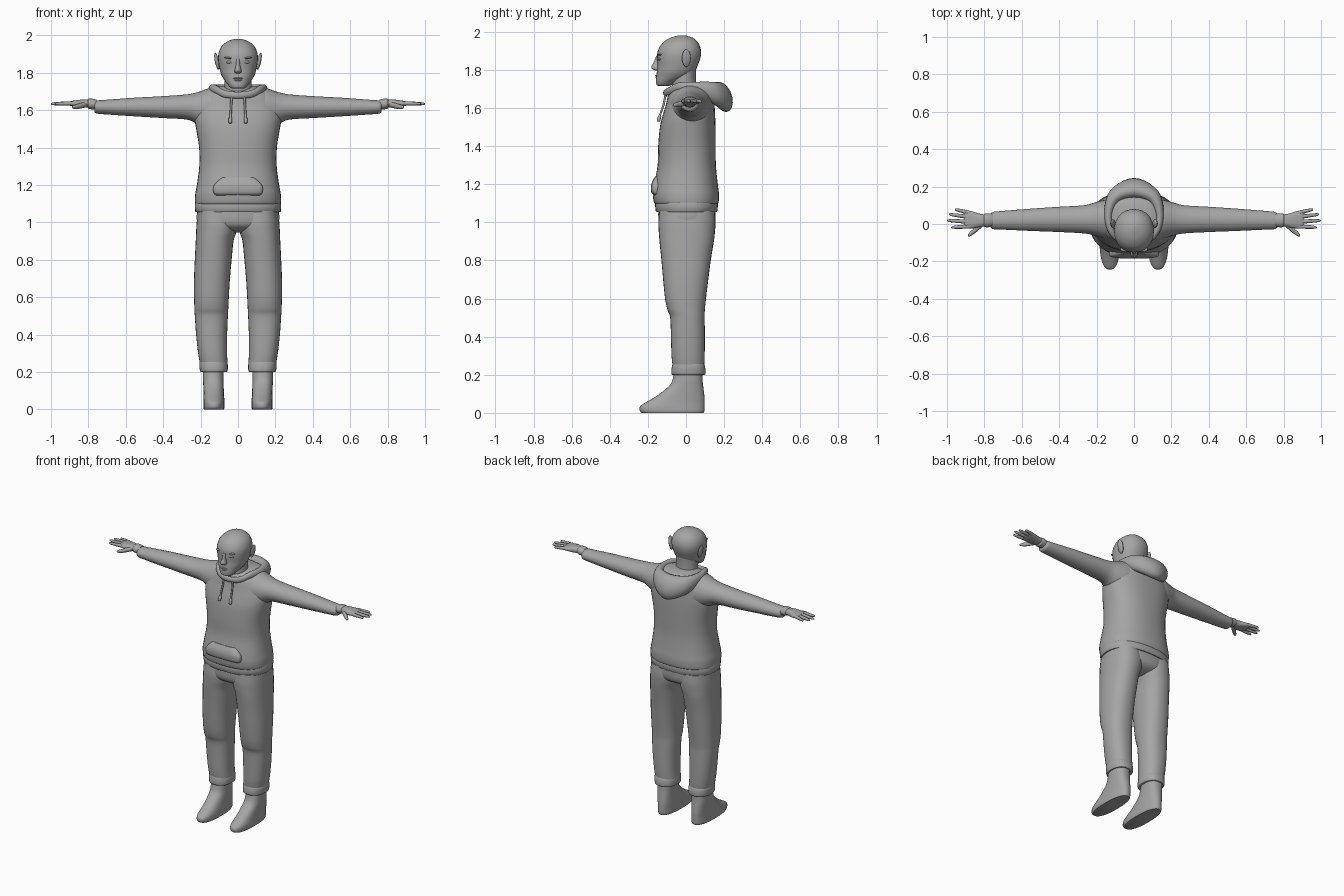
import bpy, bmesh, math
from mathutils import Vector

grey = bpy.data.materials.new("plain grey")
grey.diffuse_color = (0.38, 0.38, 0.38, 1)


def finish(name, bm, mirror=False, angle=50):
    bmesh.ops.recalc_face_normals(bm, faces=bm.faces[:])
    me = bpy.data.meshes.new(name)
    bm.to_mesh(me)
    bm.free()
    me.materials.append(grey)
    ob = bpy.data.objects.new(name, me)
    bpy.context.collection.objects.link(ob)
    bpy.ops.object.select_all(action='DESELECT')
    ob.select_set(True)
    bpy.context.view_layer.objects.active = ob
    bpy.ops.object.shade_smooth_by_angle(angle=math.radians(angle))
    if mirror:
        ob.modifiers.new("mirror", 'MIRROR').use_clip = False
    return ob


def smooth_rows(rows, steps, cyclic=False):
    """Catmull-Rom interpolation between rows of numbers."""
    n, out = len(rows), []
    get = (lambda i: rows[i % n]) if cyclic else (lambda i: rows[max(0, min(n - 1, i))])
    for i in range(n if cyclic else n - 1):
        for s in range(steps):
            t = s / steps
            out.append([0.5 * (2 * b + (c - a) * t + (2 * a - 5 * b + 4 * c - d) * t * t
                               + (3 * b - a - 3 * c + d) * t ** 3)
                        for a, b, c, d in zip(get(i - 1), get(i), get(i + 1), get(i + 2))])
    return out if cyclic else out + [list(rows[-1])]


def skin(name, rings, closed=False, mirror=False):
    bm = bmesh.new()
    vs = [[bm.verts.new(p) for p in r] for r in rings]
    n = len(vs[0])
    for i in range(len(vs) if closed else len(vs) - 1):
        a, b = vs[i], vs[(i + 1) % len(vs)]
        for j in range(n):
            bm.faces.new((a[j], a[(j + 1) % n], b[(j + 1) % n], b[j]))
    if not closed:
        bm.faces.new(vs[0])
        bm.faces.new(vs[-1])
    return finish(name, bm, mirror)


def loft(name, rows, axis='z', power=2.0, sides=32, steps=4, mirror=False):
    """Rows are (position, low u, high u, low v, high v); superellipse sections."""
    rings = []
    for w, u0, u1, v0, v1 in smooth_rows(rows, steps):
        ring = []
        for k in range(sides):
            a = 2 * math.pi * k / sides
            c, s = math.cos(a), math.sin(a)
            u = (u0 + u1) / 2 + (u1 - u0) / 2 * math.copysign(abs(c) ** (2 / power), c)
            v = (v0 + v1) / 2 + (v1 - v0) / 2 * math.copysign(abs(s) ** (2 / power), s)
            ring.append((u, v, w) if axis == 'z' else (w, u, v))
        rings.append(ring)
    return skin(name, rings, mirror=mirror)


def blob(name, centre, size, mirror=False, tilt=0):
    bm = bmesh.new()
    bmesh.ops.create_uvsphere(bm, u_segments=20, v_segments=12, radius=1)
    for v in bm.verts:
        p = Vector((v.co.x * size[0], v.co.y * size[1], v.co.z * size[2]))
        x = p.x * math.cos(tilt) + p.z * math.sin(tilt)
        z = p.z * math.cos(tilt) - p.x * math.sin(tilt)
        v.co = Vector((x, p.y, z)) + Vector(centre)
    return finish(name, bm, mirror)


def sym(z, w, y0, y1):
    return (z, -w, w, y0, y1)


# Head and neck
loft("head", [sym(1.715, .03, -.140, -.095), sym(1.722, .042, -.154, -.075),
              sym(1.74, .057, -.157, -.045), sym(1.765, .076, -.156, .02),
              sym(1.79, .090, -.153, .046), sym(1.82, .098, -.150, .06),
              sym(1.86, .105, -.152, .075), sym(1.90, .105, -.148, .079),
              sym(1.94, .089, -.125, .066), sym(1.968, .056, -.085, .038),
              sym(1.981, .018, -.04, -.002)], power=2.15)
loft("neck", [sym(1.62, .085, -.075, .07), sym(1.70, .074, -.072, .055),
              sym(1.76, .072, -.075, .052), sym(1.82, .075, -.07, .055)])

# Facial features
loft("nose", [sym(1.797, .010, -.163, -.13), sym(1.803, .019, -.174, -.13),
              sym(1.816, .018, -.182, -.13), sym(1.84, .011, -.170, -.13),
              sym(1.875, .010, -.156, -.13)], sides=16)
blob("eye", (.042, -.137, 1.857), (.021, .011, .008), True)
blob("brow", (.045, -.136, 1.879), (.028, .013, .005), True, -.1)
blob("upper_lip", (0, -.150, 1.770), (.027, .012, .005))
blob("lower_lip", (0, -.149, 1.760), (.022, .012, .006))
blob("ear", (.113, .002, 1.862), (.011, .023, .047), True, .2)

# Hooded top: body, ribbed hem, pocket
loft("sweater_body", [sym(1.095, .222, -.155, .16), sym(1.105, .230, -.168, .171),
                      sym(1.15, .229, -.174, .173), sym(1.20, .220, -.168, .167),
                      sym(1.30, .207, -.149, .157), sym(1.40, .208, -.146, .156),
                      sym(1.50, .224, -.137, .155), sym(1.56, .232, -.123, .153),
                      sym(1.62, .222, -.105, .15), sym(1.68, .185, -.090, .148),
                      sym(1.71, .150, -.060, .140), sym(1.728, .105, -.02, .12)],
     power=2.4, sides=40)
loft("sweater_hem", [sym(1.055, .222, -.152, .158), sym(1.06, .229, -.159, .165),
                     sym(1.10, .231, -.162, .167), sym(1.115, .222, -.155, .16)],
     power=2.4, sides=40, steps=2)
loft("front_pocket", [sym(1.145, .118, -.170, -.13), sym(1.158, .130, -.182, -.13),
                      sym(1.19, .132, -.184, -.13), sym(1.215, .115, -.177, -.13),
                      sym(1.24, .085, -.163, -.12)], power=3.5)

# Sleeves and cuffs
loft("sleeve", [(.08, -.085, .135, 1.50, 1.722), (.15, -.08, .13, 1.50, 1.718),
                (.21, -.062, .115, 1.522, 1.698), (.27, -.05, .10, 1.549, 1.685),
                (.40, -.043, .092, 1.558, 1.675), (.55, -.037, .082, 1.567, 1.667),
                (.70, -.030, .070, 1.577, 1.656), (.755, -.027, .064, 1.582, 1.652),
                (.768, -.015, .052, 1.592, 1.648)], axis='x', mirror=True)
loft("sleeve_cuff", [(.755, -.014, .054, 1.600, 1.655), (.77, -.017, .056, 1.604, 1.660),
                     (.795, -.017, .056, 1.606, 1.662), (.803, -.011, .05, 1.613, 1.657)],
     axis='x', sides=24, mirror=True)

# Hands: palm, four fingers, thumb
loft("palm", [(.79, -.010, .050, 1.617, 1.655), (.83, -.018, .056, 1.613, 1.657),
              (.865, -.024, .068, 1.617, 1.653), (.895, -.024, .072, 1.623, 1.648),
              (.905, -.018, .066, 1.628, 1.644)], axis='x', power=2.5, sides=24, mirror=True)
fingers = [(.060, .078, .958), (.037, .052, .990), (.012, .019, 1.0), (-.013, -.018, .978)]
for i, (ya, yb, tip) in enumerate(fingers):
    rows = []
    for t, r in ((0, .011), (.4, .0105), (.8, .0085), (.95, .006), (1, .002)):
        y = ya + (yb - ya) * t
        z = 1.637 - .003 * t
        rows.append((.88 + (tip - .88) * t, y - r, y + r, z - r, z + r))
    loft("finger_%d" % (i + 1), rows, axis='x', sides=12, steps=2, mirror=True)
loft("thumb", [(.805, -.010, .022, 1.617, 1.648), (.835, -.037, .0, 1.610, 1.640),
               (.86, -.056, -.026, 1.606, 1.632), (.88, -.067, -.046, 1.608, 1.626),
               (.887, -.066, -.056, 1.612, 1.620)], axis='x', sides=16, mirror=True)

# Hood lying on the back: ring around the neck, thickening at the rear
half = [(.075, -.090, 1.688, .013, .020), (.122, -.035, 1.712, .018, .023),
        (.137, .055, 1.702, .023, .036), (.100, .150, 1.678, .040, .060)]
keys = [(0, -.108, 1.680, .012, .018)] + half + [(0, .193, 1.658, .050, .079)]
keys += [(-k[0],) + k[1:] for k in reversed(half)]
rings = []
for x, y, z, r, h in smooth_rows(keys, 5, cyclic=True):
    out = Vector((x, y - .04, 0)).normalized()
    rings.append([Vector((x, y, z)) + out * (r * math.cos(a) - .22 * h * math.sin(a) * (r > .035) * (r - .035) / .015)
                  + Vector((0, 0, h * math.sin(a)))
                  for a in [2 * math.pi * k / 16 for k in range(16)]])
skin("hood", rings, closed=True)

# Drawstrings with thicker ends
cord = []
for z, y, r in ((1.53, -.144, .006), (1.535, -.144, .010), (1.558, -.138, .009),
                (1.565, -.136, .006), (1.62, -.117, .006), (1.685, -.105, .006)):
    x = .034 + (1.685 - z) * .05
    cord.append((z, x - r, x + r, y - r, y + r))
loft("drawstring", cord, sides=10, steps=2, mirror=True)

# Trousers: hips, legs, cuffs
loft("trouser_hips", [sym(.945, .10, -.06, .07), sym(.965, .17, -.115, .125),
                      sym(1.0, .218, -.143, .153), sym(1.08, .217, -.145, .155)], power=2.4)
loft("trouser_leg", [(1.06, .01, .215, -.14, .15), (1.0, .002, .221, -.145, .155),
                     (.95, .008, .224, -.143, .152), (.90, .024, .226, -.139, .146),
                     (.80, .034, .231, -.129, .130), (.70, .043, .235, -.120, .117),
                     (.60, .049, .235, -.110, .105), (.54, .052, .233, -.097, .099),
                     (.50, .054, .231, -.083, .098), (.40, .058, .224, -.079, .099),
                     (.30, .058, .213, -.076, .098), (.245, .056, .203, -.070, .095)],
     power=2.3, mirror=True)
loft("trouser_cuff", [(.26, .062, .203, -.068, .093), (.245, .055, .207, -.074, .1),
                      (.21, .055, .204, -.077, .103), (.20, .060, .199, -.072, .098),
                      (.205, .078, .185, -.055, .083)], power=2.3, steps=2, mirror=True)

# Shoes
loft("shoe", [(.0, .076, .182, -.232, .092), (.012, .072, .185, -.243, .097),
              (.035, .072, .185, -.241, .098), (.055, .073, .184, -.212, .098),
              (.085, .075, .184, -.160, .097), (.135, .077, .186, -.095, .091),
              (.17, .077, .188, -.072, .087), (.23, .077, .188, -.060, .085)],
     power=2.4, mirror=True)
